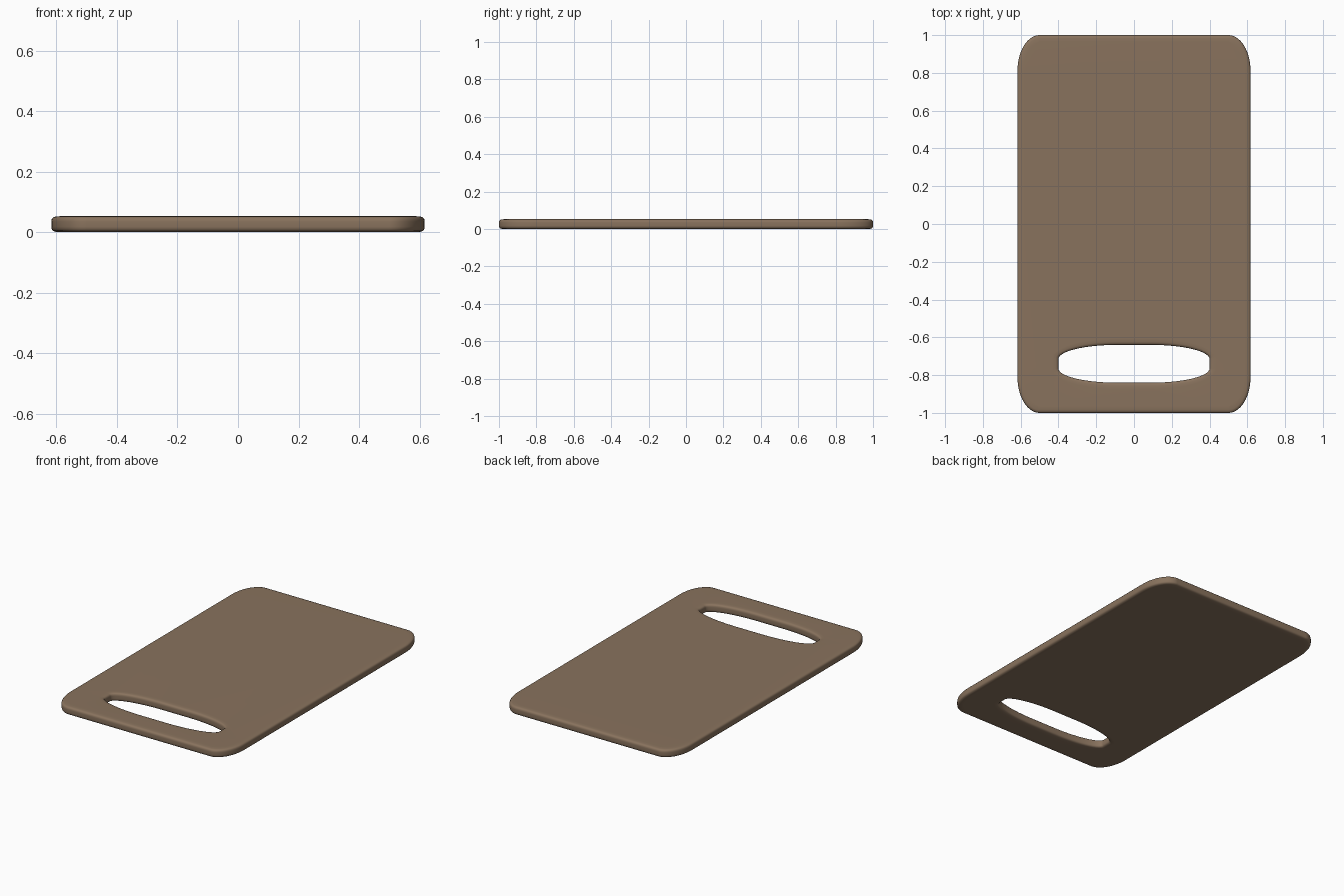
import bpy, bmesh
from math import sin, cos, pi

if "Cube" in bpy.data.objects:
    bpy.data.objects.remove(bpy.data.objects["Cube"])

H = 0.053      # board thickness
SEG = 14       # segments per corner
# rounded edge profile: (distance in from the edge, height)
half = [(0.035, 0.0), (0.016, 0.001), (0.006, 0.004), (0.0015, 0.010), (0.0, 0.018)]
PROFILE = half + [(d, H - z) for d, z in reversed(half)]


def rounded_rect(bm, cy, hx, hy, rx, ry, z):
    """Closed ring of vertices: rectangle with elliptical corners."""
    ring = []
    for k, (sx, sy) in enumerate([(1, 1), (-1, 1), (-1, -1), (1, -1)]):
        for i in range(SEG + 1):
            a = (k + i / SEG) * pi / 2
            ring.append(bm.verts.new((sx * (hx - rx) + rx * cos(a),
                                      cy + sy * (hy - ry) + ry * sin(a), z)))
    return ring


def wall(bm, cy, hx, hy, rx, ry, sign):
    """Sweep the edge profile around an outline; return bottom and top edges."""
    rings = [rounded_rect(bm, cy, hx - sign * d, hy - sign * d,
                          rx - sign * d, ry - sign * d, z) for d, z in PROFILE]
    n = len(rings[0])
    for a, b in zip(rings, rings[1:]):
        for i in range(n):
            j = (i + 1) % n
            bm.faces.new((a[i], a[j], b[j], b[i]))
    return [[bm.edges.get((r[i], r[(i + 1) % n])) for i in range(n)]
            for r in (rings[0], rings[-1])]


bm = bmesh.new()
# outer rim and handle slot
outer = wall(bm, 0, 0.617, 1.0, 0.117, 0.19, 1)
slot = wall(bm, -0.74, 0.4, 0.1, 0.31, 0.075, -1)
# flat faces between rim and slot
for o, s in zip(outer, slot):
    bmesh.ops.triangle_fill(bm, use_beauty=True, edges=o + s)
bmesh.ops.recalc_face_normals(bm, faces=bm.faces[:])

mesh = bpy.data.meshes.new("cutting_board")
bm.to_mesh(mesh)
bm.free()
board = bpy.data.objects.new("cutting_board", mesh)
bpy.context.collection.objects.link(board)

wood = bpy.data.materials.new("wood")
wood.diffuse_color = (0.25, 0.17, 0.11, 1)
wood.use_nodes = True
wood.node_tree.nodes["Principled BSDF"].inputs["Base Color"].default_value = wood.diffuse_color
mesh.materials.append(wood)

bpy.context.view_layer.objects.active = board
board.select_set(True)
bpy.ops.object.shade_smooth_by_angle(angle=pi / 3)
# keep the large flat faces shading flat
wn = board.modifiers.new("weighted_normals", 'WEIGHTED_NORMAL')
wn.keep_sharp = True
